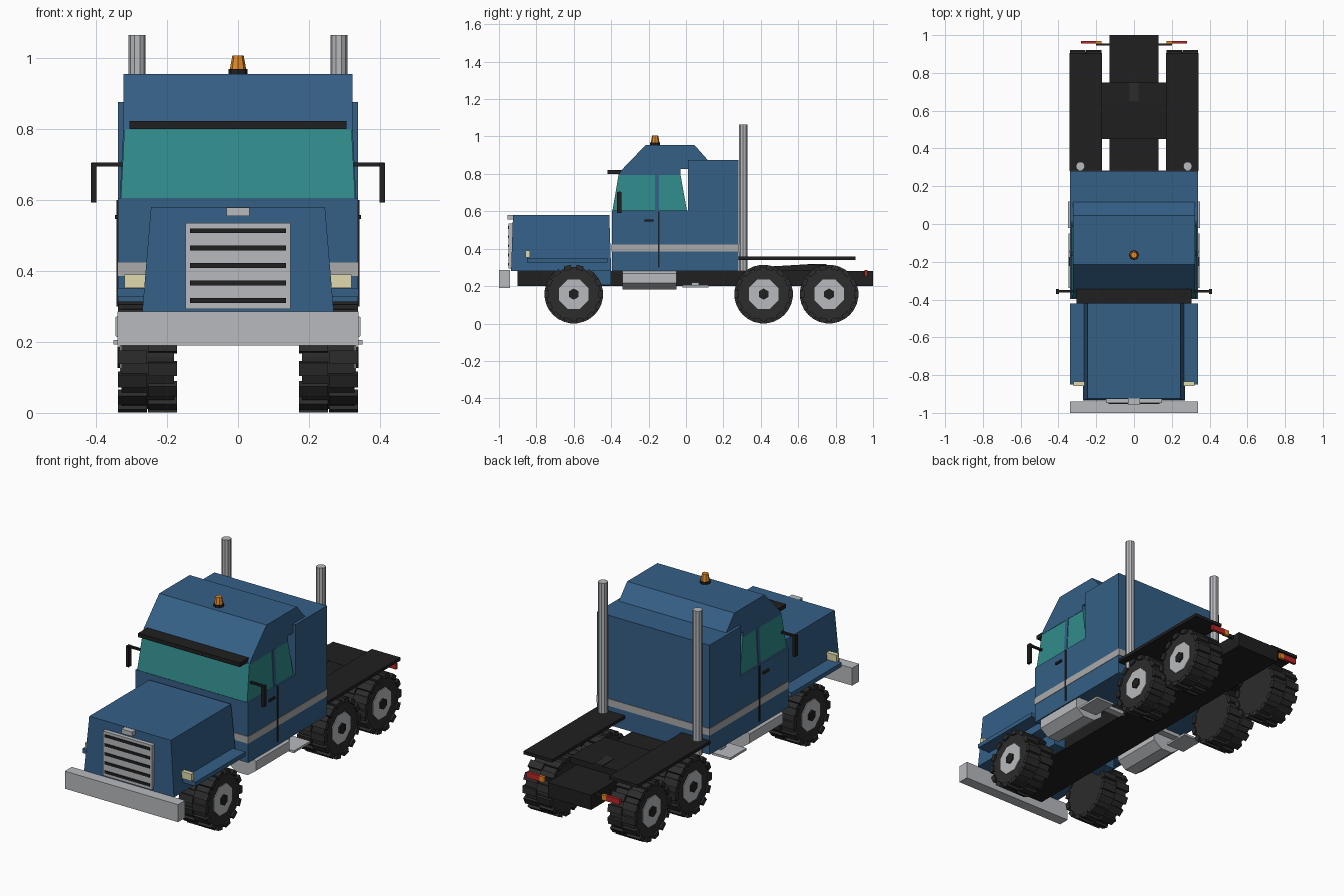
import bpy, bmesh, math
from mathutils import Matrix, Vector

if "Cube" in bpy.data.objects:
    bpy.data.objects.remove(bpy.data.objects["Cube"])


def mat(name, r, g, b):
    m = bpy.data.materials.new(name)
    m.diffuse_color = (r, g, b, 1)
    m.use_nodes = True
    m.node_tree.nodes["Principled BSDF"].inputs["Base Color"].default_value = m.diffuse_color
    return m


BLUE = mat("blue paint", 0.035, 0.115, 0.24)
BLACK = mat("black", 0.014, 0.014, 0.014)
TYRE = mat("rubber", 0.025, 0.025, 0.025)
GLASS = mat("glass", 0.03, 0.26, 0.26)
CHROME = mat("chrome", 0.48, 0.49, 0.51)
STRIPE = mat("stripe grey", 0.40, 0.40, 0.41)
CREAM = mat("lamp cream", 0.75, 0.70, 0.42)
ORANGE = mat("orange", 0.75, 0.25, 0.02)
RED = mat("red", 0.5, 0.02, 0.02)


def finish(name, bm, m):
    bmesh.ops.recalc_face_normals(bm, faces=bm.faces)
    me = bpy.data.meshes.new(name)
    bm.to_mesh(me)
    bm.free()
    me.materials.append(m)
    ob = bpy.data.objects.new(name, me)
    bpy.context.collection.objects.link(ob)
    return ob


def loft(name, rings, m):
    """Solid skinned through equal-length rings of points."""
    bm = bmesh.new()
    vs = [[bm.verts.new(p) for p in r] for r in rings]
    n = len(vs[0])
    for a, b in zip(vs, vs[1:]):
        for i in range(n):
            j = (i + 1) % n
            bm.faces.new((a[i], a[j], b[j], b[i]))
    bm.faces.new(vs[0])
    bm.faces.new(vs[-1])
    return finish(name, bm, m)


def rect(x0, x1, y0, y1, z):
    return [(x0, y0, z), (x1, y0, z), (x1, y1, z), (x0, y1, z)]


def box(name, x, y, z, m):
    return loft(name, [rect(*x, *y, z[0]), rect(*x, *y, z[1])], m)


def side_prism(name, yz, x0, x1, m):
    return loft(name, [[(x, y, z) for y, z in yz] for x in (x0, x1)], m)


def disc(name, c, r0, r1, length, sides, m, axis="Z", turn=0.0):
    """Cylinder or cone from c along an axis."""
    rings = []
    for t, r in ((0, r0), (length, r1)):
        ring = []
        for i in range(sides):
            a = 2 * math.pi * (i + turn) / sides
            p = (r * math.cos(a), r * math.sin(a), t)
            if axis == "X":
                p = (t, p[0], p[1])
            ring.append(Vector(c) + Vector(p))
        rings.append(ring)
    return loft(name, rings, m)


def span(s, a, b):
    return tuple(sorted((s * a, s * b)))


# chassis, hitch plate and bumper
box("chassis", (-.13, .13), (-.90, 1.0), (.20, .28), BLACK)
side_prism("hitch_plate", [(.45, .28), (.45, .305), (.64, .316), (.75, .312), (.75, .28)], -.17, .17, BLACK)
box("hitch_slot", (-.025, .025), (.65, .75), (.29, .318), TYRE)
box("bumper", (-.34, .34), (-1.0, -.94), (.19, .285), CHROME)

# hood, grille and badge plate
loft("hood", [rect(-.27, .27, -.935, -.40, .28), rect(-.245, .245, -.925, -.41, .58)], BLUE)
box("grille", (-.148, .148), (-.948, -.92), (.293, .535), CHROME)
for i in range(5):
    z = .317 + i * .049
    box("grille_slat", (-.135, .135), (-.953, -.94), (z - .007, z + .007), BLACK)
box("hood_ornament_plate", (-.032, .032), (-.955, -.91), (.555, .579), CHROME)

# cab body, sleeper and stripe
box("cab_body", (-.338, .338), (-.395, .01), (.28, .605), BLUE)
box("sleeper", (-.338, .338), (.01, .28), (.28, .875), BLUE)
box("body_stripe", (-.34, .34), (-.398, .283), (.385, .423), STRIPE)

# greenhouse, roof and visor
loft("cab_glass", [rect(-.33, .33, -.393, .005, .603), rect(-.32, .32, -.36, -.03, .80)], GLASS)
side_prism("roof", [(-.36, .795), (-.345, .82), (-.215, .955), (.045, .955), (.12, .87),
                    (.12, .825), (-.03, .825), (-.03, .795)], -.322, .322, BLUE)
box("visor", (-.305, .305), (-.42, -.33), (.80, .822), BLACK)

# beacon
disc("beacon_base", (0, -.165, .953), .027, .027, .015, 8, BLACK)
disc("beacon", (0, -.165, .968), .023, .016, .038, 8, ORANGE)


def wheel(s, y, name):
    z = .157
    x0, x1 = span(s, .18, .328)
    disc(name + "_tyre", (x0, y, z), .146, .146, x1 - x0, 20, TYRE, "X")
    # two staggered rows of tread lugs
    bm = bmesh.new()
    n = 14
    for row, xc in enumerate((.213, .297)):
        for i in range(n):
            a = 2 * math.pi * (i + row * .5) / n
            bmesh.ops.create_cube(bm, size=1, matrix=Matrix.Translation((s * xc, y, z))
                                  @ Matrix.Rotation(a, 4, "X")
                                  @ Matrix.Translation((0, 0, .144))
                                  @ Matrix.Diagonal((.082, .038, .024, 1)))
    finish(name + "_tread", bm, TYRE)
    a, b = span(s, .30, .332)
    disc(name + "_rim", (a, y, z), .085, .085, b - a, 8, CHROME, "X", .5)
    a, b = span(s, .31, .340)
    disc(name + "_hub", (a, y, z), .03, .03, b - a, 6, BLACK, "X", .5)


for s in (-1, 1):
    for y, n in ((-.60, "front"), (.415, "middle"), (.765, "rear")):
        wheel(s, y, n)

    # front fender, inner flap and headlight
    box("front_fender", span(s, .245, .34), (-.85, -.42), (.327, .35), BLUE)
    box("fender_flap", span(s, .13, .20), (-.505, -.40), (.205, .33), BLUE)
    box("headlight", span(s, .255, .32), (-.857, -.833), (.352, .39), CREAM)

    # rear fender and tail lights
    box("rear_fender", span(s, .17, .342), (.28, .905), (.34, .357), BLACK)
    box("tail_light", span(s, .20, .28), (.955, .97), (.255, .285), RED)
    box("turn_light", span(s, .173, .20), (.955, .97), (.255, .285), ORANGE)
    box("light_bracket", span(s, .12, .20), (.945, .956), (.26, .28), BLACK)

    # fuel tank and step
    a, b = span(s, 0, .29)
    tank = disc("fuel_tank", (0, 0, 0), .067, .067, .29, 8, CHROME, "X", .5)
    tank.rotation_euler = (0, 0, math.pi / 2)
    tank.scale = (1, 1.35, 1)
    tank.location = (s * .262, -.34, .243)
    box("side_step", span(s, .24, .35), (-.02, .12), (.193, .205), CHROME)
    box("step_hanger", span(s, .12, .26), (.03, .07), (.20, .22), CHROME)

    # door seam, handle and window post
    box("door_seam", span(s, .33, .342), (-.150, -.141), (.30, .60), BLACK)
    box("door_handle", span(s, .33, .347), (-.222, -.175), (.546, .557), BLACK)
    loft("window_post", [rect(*span(s, .30, .333), -.167, -.145, .60),
                         rect(*span(s, .30, .323), -.167, -.145, .80)], BLUE)

    # mirror
    box("mirror_arm", span(s, .315, .413), (-.362, -.350), (.694, .705), BLACK)
    box("mirror", span(s, .398, .414), (-.37, -.345), (.592, .704), BLACK)

    # exhaust stack
    disc("exhaust_stack", (s * .284, .306, .28), .024, .024, .785, 10, CHROME)
